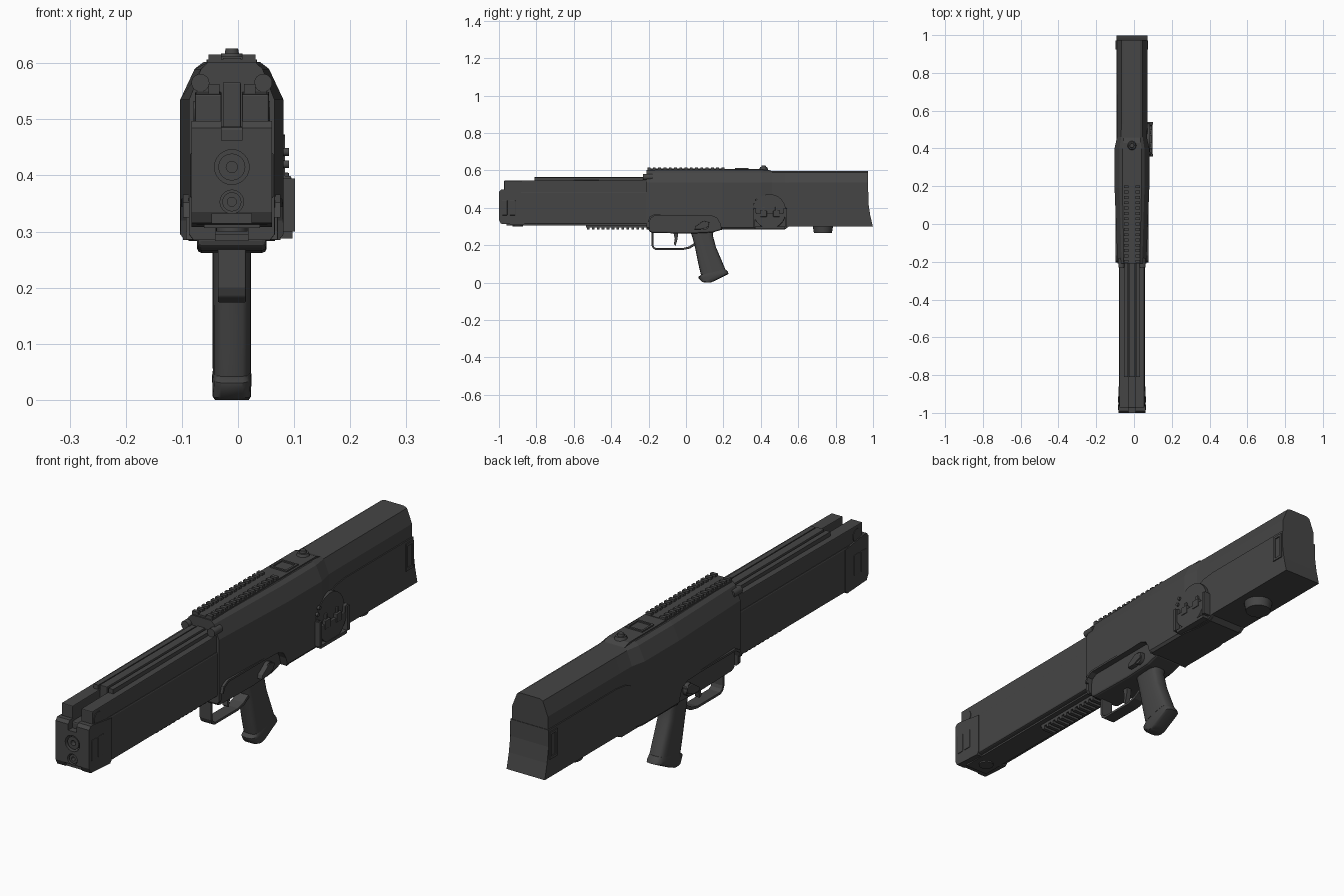
import bpy, bmesh, math
from mathutils import Matrix

CX = -0.011  # centre line of the gun


def mat(name, v):
    m = bpy.data.materials.new(name)
    m.diffuse_color = (v, v, v, 1)
    return m


GREY = mat("dark_grey", 0.06)


def finish(name, bm, bevel=0, smooth=False):
    bmesh.ops.recalc_face_normals(bm, faces=bm.faces[:])
    me = bpy.data.meshes.new(name)
    bm.to_mesh(me)
    bm.free()
    ob = bpy.data.objects.new(name, me)
    bpy.context.collection.objects.link(ob)
    me.materials.append(GREY)
    bpy.context.view_layer.objects.active = ob
    ob.select_set(True)
    if bevel:
        b = ob.modifiers.new("bevel", 'BEVEL')
        b.width, b.segments, b.limit_method = bevel, 2, 'ANGLE'
    if smooth:
        bpy.ops.object.shade_smooth_by_angle(angle=math.radians(35))
    ob.select_set(False)
    return ob


def box_in(bm, x0, x1, y0, y1, z0, z1):
    m = Matrix.Translation((CX + (x0 + x1) / 2, (y0 + y1) / 2, (z0 + z1) / 2))
    bmesh.ops.create_cube(bm, size=1, matrix=m @ Matrix.Diagonal((x1 - x0, y1 - y0, z1 - z0, 1)))


def boxes(name, items, bevel=0):
    bm = bmesh.new()
    for it in items:
        box_in(bm, *it)
    return finish(name, bm, bevel)


def prism(name, pts, x0, x1, bevel=0, smooth=False):
    """Side outline (y, z) extruded across x."""
    bm = bmesh.new()
    f = bm.faces.new([bm.verts.new((CX + x0, y, z)) for y, z in pts])
    g = bmesh.ops.extrude_face_region(bm, geom=[f])
    bmesh.ops.translate(bm, vec=(x1 - x0, 0, 0), verts=[v for v in g['geom'] if isinstance(v, bmesh.types.BMVert)])
    return finish(name, bm, bevel, smooth)


def loft(name, sections, smooth=False, bevel=0):
    """Sections of (x, y, z) rings joined in order and capped."""
    bm = bmesh.new()
    rings = [[bm.verts.new((CX + x, y, z)) for x, y, z in s] for s in sections]
    n = len(rings[0])
    for a, b in zip(rings, rings[1:]):
        for i in range(n):
            bm.faces.new((a[i], a[(i + 1) % n], b[(i + 1) % n], b[i]))
    bm.faces.new(rings[0])
    bm.faces.new(rings[-1])
    return finish(name, bm, bevel, smooth)


def cyl(name, c, axis, r, depth, r2=None, n=24):
    rot = {'x': Matrix.Rotation(math.pi / 2, 4, 'Y'), 'y': Matrix.Rotation(math.pi / 2, 4, 'X'), 'z': Matrix()}[axis]
    bm = bmesh.new()
    bmesh.ops.create_cone(bm, cap_ends=True, segments=n, radius1=r, radius2=r2 or r, depth=depth,
                          matrix=Matrix.Translation((CX + c[0], c[1], c[2])) @ rot)
    return finish(name, bm, 0, True)


def ring(name, c, ro, ri, y0, y1, n=28):
    """Tube along y."""
    bm = bmesh.new()
    prof = [(ro, y0), (ro, y1), (ri, y1), (ri, y0)]
    rows = [[bm.verts.new((CX + c[0] + r * math.cos(a), y, c[1] + r * math.sin(a))) for r, y in prof]
            for a in [2 * math.pi * i / n for i in range(n)]]
    for i in range(n):
        for j in range(4):
            a, b, k = rows[i], rows[(i + 1) % n], (j + 1) % 4
            bm.faces.new((a[j], a[k], b[k], b[j]))
    return finish(name, bm, 0, True)


def cut(ob, cutter):
    m = ob.modifiers.new("cut", 'BOOLEAN')
    m.object, m.operation, m.solver = cutter, 'DIFFERENCE', 'EXACT'
    bpy.context.view_layer.objects.active = ob
    bpy.ops.object.modifier_apply(modifier="cut")
    bpy.data.objects.remove(cutter)


# Main housing: receiver flowing into the stock
def section(y, w, b, top):
    half = [(w - 0.008, b), (w, b + 0.01), (w, 0.535), (w * 0.72, 0.59), (w * 0.55, top)]
    return [(x, y, z) for x, z in half] + [(-x, y, z) for x, z in reversed(half)]


housing = loft("housing", [section(*s) for s in (
    (-0.21, 0.076, 0.285, 0.602), (0.19, 0.092, 0.285, 0.602), (0.40, 0.092, 0.285, 0.602),
    (0.46, 0.079, 0.285, 0.597), (0.53, 0.078, 0.285, 0.597), (0.55, 0.078, 0.30, 0.597), (0.973, 0.077, 0.30, 0.596))])
recess = [(-0.195, 0.2), (-0.195, 0.325), (-0.188, 0.345), (-0.165, 0.358), (0.135, 0.358), (0.165, 0.345),
          (0.18, 0.32), (0.19, 0.285), (0.19, 0.2)]
cut(housing, prism("recess_cutter", recess, -0.2, 0.2))

# Raised lip around the grip recess
lip = recess[1:-1]
outer = [(-0.203, 0.325), (-0.195, 0.352), (-0.168, 0.366), (0.138, 0.366), (0.172, 0.351), (0.188, 0.322), (0.2, 0.285)]
for s in (-1, 1):
    prism("recess_lip", outer + lip[::-1], s * 0.05, s * 0.087)

# Lower stock shell with sloped butt and raised shoulder line
prism("stock_shell", [(0.55, 0.30), (0.999, 0.30), (0.985, 0.36), (0.976, 0.42), (0.975, 0.485), (0.56, 0.485),
                      (0.50, 0.478), (0.43, 0.445), (0.43, 0.287), (0.53, 0.287)], -0.082, 0.082)
for s in (-1, 1):
    # Sling slots at the butt and muzzle
    boxes("butt_sling_loop", [(min(a, b), max(a, b), y0, y1, z0, z1) for a, b in [(s * 0.075, s * 0.086)]
          for y0, y1, z0, z1 in ((0.925, 0.935, 0.37, 0.475), (0.962, 0.972, 0.37, 0.475),
                                 (0.935, 0.962, 0.465, 0.475), (0.935, 0.962, 0.37, 0.38))])
    boxes("muzzle_sling_loop", [(min(a, b), max(a, b), y0, y1, z0, z1) for a, b in [(s * 0.065, s * 0.0745)]
          for y0, y1, z0, z1 in ((-0.985, -0.955, 0.36, 0.44), (-0.945, -0.912, 0.36, 0.44))], 0.003)
    # Slotted front walls either side of the sight channel
    prism("channel_wall", [(-0.972, 0.45), (-0.972, 0.545), (-0.2, 0.55), (-0.2, 0.45)], s * 0.018, s * 0.066, 0.003)
    cyl("wall_pin", (s * 0.062, -0.938, 0.508), 'x', 0.025, 0.012)
    cyl("front_corner_pin", (s * 0.056, -0.205, 0.565), 'y', 0.016, 0.05)
    # Safety levers
    cyl("safety_hub", (s * 0.068, 0.10, 0.307), 'x', 0.024, 0.018)
    prism("safety_lever", [(0.045, 0.285), (0.05, 0.30), (0.09, 0.328), (0.125, 0.322), (0.12, 0.30), (0.08, 0.285)],
          s * 0.06, s * 0.082, 0.002)

# Handguard body and end cap
boxes("handguard", [(-0.069, 0.069, -0.975, -0.2, 0.313, 0.487)], 0.006)
boxes("handguard_floor_strip", [(-0.05, 0.05, -0.96, -0.2, 0.306, 0.32)])
end_cap = prism("muzzle_cap", [(-1.0, 0.335), (-0.99, 0.315), (-0.87, 0.308), (-0.86, 0.32), (-0.86, 0.48), (-0.97, 0.497),
                               (-0.99, 0.497), (-1.0, 0.485)], -0.072, 0.072, 0.004)
cut_holes = cyl("bore_cutter", (0, -1.0, 0.415), 'y', 0.031, 0.05)
end_cap.modifiers.clear()
cut(end_cap, cut_holes)
cut(end_cap, cyl("guide_cutter", (0, -1.0, 0.353), 'y', 0.021, 0.05))
cut(end_cap, boxes("notch_cutter", [(-0.018, 0.018, -1.01, -0.85, 0.462, 0.52)]))
cut(end_cap, boxes("foot_cutter", [(-0.035, 0.035, -1.01, -0.985, 0.29, 0.332)]))
ring("muzzle_ring", (0, 0.415), 0.024, 0.01, -0.995, -0.97)
ring("guide_rod_ring", (0, 0.353), 0.017, 0.008, -0.995, -0.97)
boxes("front_plate", [(-0.043, -0.022, -1.0, -0.98, 0.36, 0.375), (0.022, 0.043, -1.0, -0.98, 0.36, 0.375)])

# Sight bridge inside the channel
boxes("sight_bridge", [(-0.016, 0.016, -0.81, -0.2, 0.47, 0.566)], 0.002)
boxes("sight_bridge_sides", [(-0.042, -0.022, -0.81, -0.2, 0.53, 0.563), (0.022, 0.042, -0.81, -0.2, 0.53, 0.563)])

# Toothed top rail
teeth = [(-0.044, 0.044, -0.205, 0.205, 0.595, 0.607)]
for i in range(15):
    y = -0.205 + i * 0.0282
    teeth += [(-0.042, -0.018, y, y + 0.015, 0.605, 0.616), (0.018, 0.042, y, y + 0.015, 0.605, 0.616)]
teeth.append((-0.016, 0.016, -0.205, 0.205, 0.605, 0.609))
boxes("top_rail", teeth)

# Toothed rail under the handguard
under = [(-0.03, 0.03, -0.535, -0.19, 0.295, 0.315)]
for i in range(13):
    y = -0.53 + i * 0.0265
    under.append((-0.03, 0.03, y, y + 0.014, 0.283, 0.3))
boxes("under_rail", under)
cyl("under_stud", (0, -0.9, 0.306), 'z', 0.028, 0.012)

# Top hump, ejection window frame and knob
prism("top_hump", [(0.2, 0.59), (0.2, 0.607), (0.43, 0.607), (0.47, 0.592)], -0.045, 0.045)
boxes("window_frame", [(-0.036, 0.036, 0.262, 0.27, 0.6, 0.612), (-0.036, 0.036, 0.326, 0.334, 0.6, 0.612),
                       (-0.036, -0.028, 0.27, 0.326, 0.6, 0.612), (0.028, 0.036, 0.27, 0.326, 0.6, 0.612)])
cyl("knob_base", (0, 0.415, 0.611), 'z', 0.024, 0.012, 0.019)
cyl("knob", (0, 0.415, 0.621), 'z', 0.013, 0.011, 0.011)

# Cocking dial on the right side
cyl("dial_disc", (0.083, 0.447, 0.387), 'x', 0.086, 0.024, n=40)
arc = [(0.447 + 0.086 * math.cos(a), 0.375 + 0.086 * math.sin(a)) for a in [math.pi * (1 + i / 14) for i in range(15)]]
prism("dial_guard", [(0.362, 0.40)] + arc + [(0.54, 0.40), (0.52, 0.395), (0.52, 0.37), (0.375, 0.37), (0.375, 0.395)],
      0.07, 0.106, 0.003)
boxes("guard_rims", [(0.07, 0.1125, 0.357, 0.370, 0.30, 0.395), (0.07, 0.1125, 0.528, 0.541, 0.30, 0.395),
                     (0.07, 0.108, 0.37, 0.53, 0.288, 0.30)])
for y in (0.415, 0.483):
    boxes("dial_tabs", [(0.09, 0.109, y - 0.017, y + 0.017, 0.352, 0.385), (0.09, 0.102, y - 0.006, y + 0.006, 0.385, 0.405)], 0.002)
for y, z in ((0.365, 0.42), (0.375, 0.442)):
    cyl("dial_stud", (0.09, y, z), 'x', 0.007, 0.024, n=12)

# Grip frame, trigger guard and trigger
prism("grip_frame", [(-0.2, 0.275), (-0.2, 0.37), (0.19, 0.37), (0.2, 0.285), (0.14, 0.268), (0.02, 0.262), (-0.18, 0.266)],
      -0.062, 0.062, 0.008)
guard_out = [(-0.185, 0.28), (-0.185, 0.20), (-0.178, 0.184), (-0.163, 0.174), (-0.02, 0.174), (0.02, 0.182), (0.05, 0.2)]
guard_in = [(0.045, 0.212), (0.015, 0.193), (-0.02, 0.184), (-0.158, 0.184), (-0.17, 0.19), (-0.175, 0.203), (-0.175, 0.28)]
prism("trigger_guard", guard_out + guard_in, -0.025, 0.025, 0.002)
prism("trigger", [(-0.07, 0.28), (-0.06, 0.235), (-0.065, 0.205), (-0.055, 0.198), (-0.045, 0.235), (-0.04, 0.28)], -0.01, 0.01)


# Pistol grip lofted downward, with flared base
def grip_ring(y0, z0, y1, z1, w):
    out = []
    for i in range(20):
        a = 2 * math.pi * i / 20
        c, s = math.cos(a), math.sin(a)
        t = 0.5 + 0.5 * math.copysign(abs(c) ** 0.6, c)
        out.append((w * math.copysign(abs(s) ** 0.5, s), y0 + (y1 - y0) * t, z0 + (z1 - z0) * t))
    return out


loft("grip", [grip_ring(*r) for r in ((0.02, 0.285, 0.15, 0.285, 0.034), (0.035, 0.24, 0.143, 0.255, 0.034),
     (0.05, 0.18, 0.16, 0.19, 0.034), (0.066, 0.10, 0.192, 0.115, 0.034), (0.08, 0.04, 0.21, 0.072, 0.034))], True)
loft("grip_base", [grip_ring(*r) for r in ((0.08, 0.042, 0.212, 0.072, 0.033), (0.066, 0.03, 0.224, 0.058, 0.035),
     (0.068, 0.022, 0.228, 0.047, 0.035), (0.085, 0.004, 0.15, 0.008, 0.034), (0.10, 0.0, 0.13, 0.0, 0.03))], True)

# Foot knob under the stock
cyl("stock_foot", (0, 0.732, 0.285), 'z', 0.048, 0.04, 0.055)
